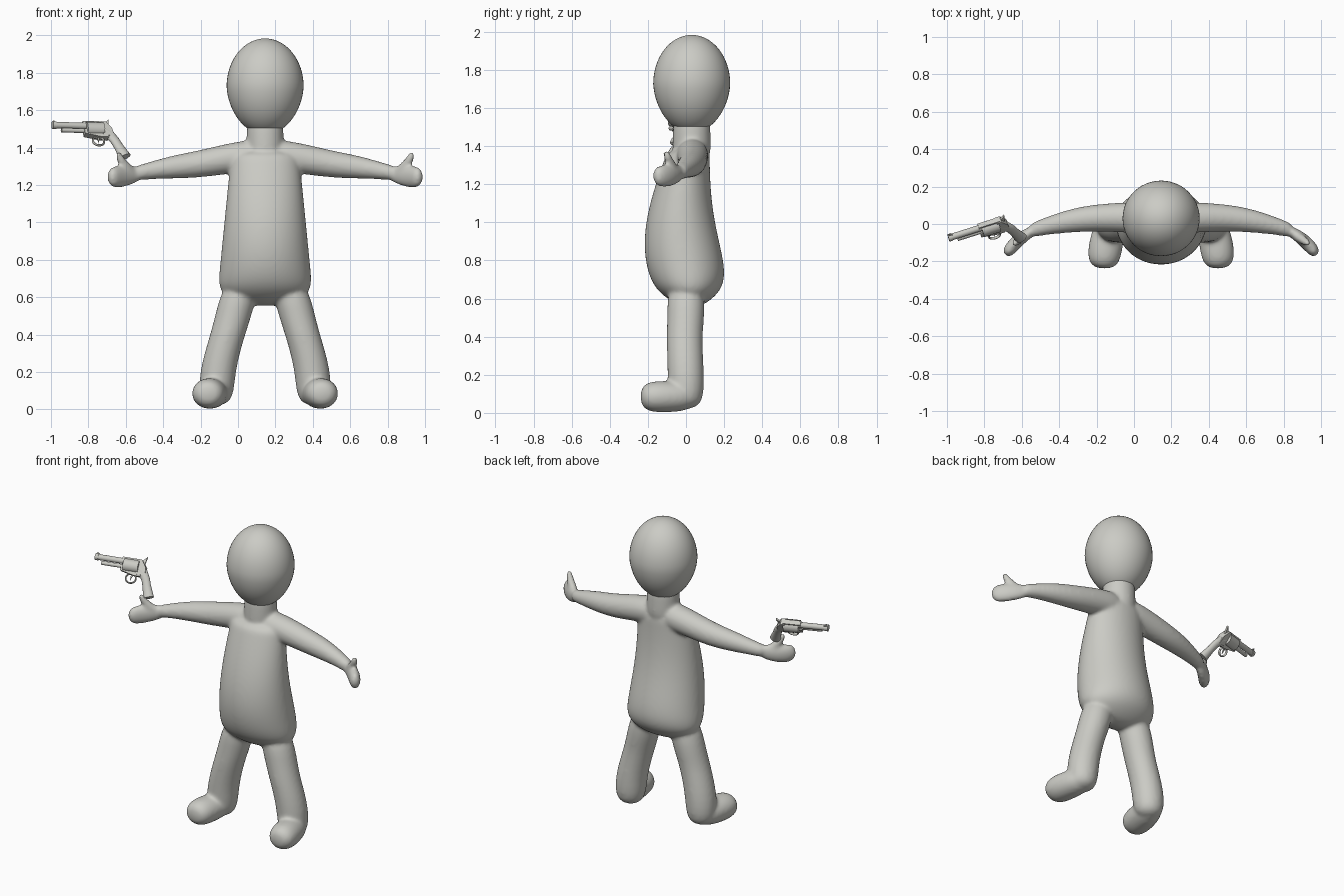
import bpy, bmesh
from math import sin, cos, pi, radians
from mathutils import Vector, Matrix

default_cube = bpy.data.objects.get("Cube")
if default_cube:
    bpy.data.objects.remove(default_cube, do_unlink=True)

colour = (.6, .6, .56, 1)
clay = bpy.data.materials.new("warm_grey")
clay.use_nodes = True
clay.diffuse_color = colour
clay.node_tree.nodes["Principled BSDF"].inputs["Base Color"].default_value = colour

UP, BACKWARD = Vector((0, 0, 1)), Vector((0, 1, 0))
BODY_CENTRE = .145


def loft(mesh, stations, up, axis=None, segments=16):
    """Closed tube through stations of centre, side radius and up radius."""
    rings = []
    last = len(stations) - 1
    for index, (centre, side_radius, up_radius) in enumerate(stations):
        before, after = stations[max(index - 1, 0)][0], stations[min(index + 1, last)][0]
        tangent = axis or (after - before)
        side = tangent.cross(up).normalized()
        top = side.cross(tangent).normalized()
        angles = [2 * pi * step / segments for step in range(segments)]
        rings.append([mesh.verts.new(centre + side * side_radius * cos(angle) + top * up_radius * sin(angle))
                      for angle in angles])
    for ring, following in zip(rings, rings[1:]):
        for step in range(segments):
            other = (step + 1) % segments
            mesh.faces.new((ring[step], ring[other], following[other], following[step]))
    mesh.faces.new(rings[0])
    mesh.faces.new(rings[-1])


def limb(mesh, points, up=UP, axis=None, wide=1, mirror=1):
    """Tube through (x, y, z, radius) points, optionally widened or mirrored."""
    stations = [(Vector((x * mirror, y, z)), radius * wide, radius) for x, y, z, radius in points]
    loft(mesh, stations, up, axis)


def finish(name, mesh):
    bmesh.ops.recalc_face_normals(mesh, faces=mesh.faces)
    data = bpy.data.meshes.new(name)
    mesh.to_mesh(data)
    mesh.free()
    data.materials.append(clay)
    part = bpy.data.objects.new(name, data)
    bpy.context.collection.objects.link(part)
    bpy.ops.object.select_all(action='DESELECT')
    part.select_set(True)
    bpy.context.view_layer.objects.active = part
    bpy.ops.object.shade_smooth_by_angle(angle=radians(40))
    return part


# Torso: belly bulges forward, seat bulges backward, bottom pinched round
body_mesh = bmesh.new()
torso = []
for step in range(13):
    height = .55 + .07 * step
    rise = (height - .55) / .9
    front = -.07 - .15 * sin(pi * rise ** .7)
    back = .125 + .08 * sin(pi * rise ** .42) ** 3
    pinch = min(1, .45 + 7 * (height - .55))
    torso.append((Vector((0, (front + back) / 2, height)),
                  (.32 - .1 * height) * pinch, (back - front) / 2 * pinch))
loft(body_mesh, torso, BACKWARD, UP, segments=24)
limb(body_mesh, [(0, .03, 1.3, .11), (0, .03, 1.45, .1), (0, .03, 1.6, .1)], BACKWARD, UP)

# Limbs, built once and mirrored
arm = [(0, .03, 1.36, .09), (.15, .035, 1.35, .085), (.35, .035, 1.31, .074),
       (.5, .015, 1.295, .063), (.65, -.02, 1.27, .042), (.7, -.04, 1.26, .04)]
hand = [(.66, -.02, 1.265, .04), (.73, -.06, 1.25, .055),
        (.79, -.11, 1.243, .064), (.835, -.17, 1.24, .05)]
thumb = [(.7, -.05, 1.26, .03), (.77, -.09, 1.32, .024), (.79, -.11, 1.38, .019)]
leg = [(.12, 0, .7, .1), (.17, 0, .5, .1), (.2, -.01, .4, .095),
       (.26, 0, .2, .098), (.26, 0, .01, .095)]
foot = [(.26, .05, .085, .07), (.29, -.08, .085, .085), (.31, -.2, .085, .085), (.31, -.24, .085, .04)]
for mirror in (1, -1):
    limb(body_mesh, arm, mirror=mirror)
    limb(body_mesh, hand, wide=.6, mirror=mirror)
    limb(body_mesh, thumb, BACKWARD, mirror=mirror)
    limb(body_mesh, leg, BACKWARD, UP, mirror=mirror)
    limb(body_mesh, foot, wide=1.1, mirror=mirror)

# Round the tubes and fuse them into one soft skin
body = finish("body", body_mesh)
body.location.x = BODY_CENTRE
body.modifiers.new("round", 'SUBSURF').levels = 2
fuse = body.modifiers.new("fuse", 'REMESH')
fuse.mode, fuse.voxel_size, fuse.use_smooth_shade = 'VOXEL', .01, True
soften = body.modifiers.new("soften", 'SMOOTH')
soften.factor, soften.iterations = .5, 12

# Head: egg, slightly narrower towards the neck
head_mesh = bmesh.new()
bmesh.ops.create_uvsphere(head_mesh, u_segments=48, v_segments=32, radius=1)
for vert in head_mesh.verts:
    taper = 1 - .07 * max(0, -vert.co.z)
    vert.co *= Vector((1, 1, 1)).length / 3 ** .5
    vert.co = Vector((vert.co.x * .206 * taper, vert.co.y * .202 * taper, vert.co.z * .257))
finish("head", head_mesh).location = (BODY_CENTRE, .03, 1.726)

# Gun frame: local x runs back from the muzzle, local y down to the grip
gun_back = Vector((.95, .3, -.03)).normalized()
gun_side = gun_back.cross(Vector((.16, -.57, -.8))).normalized()
gun_down = gun_side.cross(gun_back)
gun_frame = Matrix((gun_back, gun_down, gun_side)).transposed().to_4x4()
gun_frame.translation = (-.992, -.075, 1.52)


def gun_tube(name, points, wide=1):
    mesh = bmesh.new()
    limb(mesh, [(along, drop, 0, radius) for along, drop, radius in points], wide=wide)
    finish(name, mesh).matrix_world = gun_frame


def gun_rod(name, start, end, drop, radius):
    gun_tube(name, [(start, drop, radius), (end, drop, radius)])


def gun_plate(name, thickness, outline):
    mesh = bmesh.new()
    face = mesh.faces.new([mesh.verts.new((along, drop, -thickness / 2)) for along, drop in outline])
    extruded = bmesh.ops.extrude_face_region(mesh, geom=[face])["geom"]
    moved = [item for item in extruded if isinstance(item, bmesh.types.BMVert)]
    bmesh.ops.translate(mesh, vec=UP * thickness, verts=moved)
    finish(name, mesh).matrix_world = gun_frame


gun_rod("gun_barrel", 0, .19, 0, .018)
gun_rod("gun_muzzle_ring", 0, .02, 0, .021)
gun_rod("gun_ejector_rod", .045, .19, .032, .012)
gun_rod("gun_cylinder", .185, .28, .022, .04)
gun_plate("gun_front_sight", .006, [(0, -.015), (.01, -.03), (.03, -.015)])
gun_plate("gun_top_strap", .03, [(.17, -.024), (.29, -.024), (.29, -.01), (.17, -.01)])
gun_plate("gun_lower_frame", .036, [(.17, .03), (.3, .03), (.3, .08), (.26, .08), (.17, .06)])
gun_plate("gun_rear_frame", .042, [(.27, -.02), (.295, -.02), (.325, .02), (.33, .07), (.27, .07)])
gun_plate("gun_hammer", .012, [(.285, -.01), (.32, -.046), (.31, .01)])
gun_plate("gun_trigger", .008, [(.24, .07), (.255, .07), (.24, .11)])

# Trigger guard ring and curved grip flaring at the butt
turns = [pi * step / 10 for step in range(21)]
gun_tube("gun_trigger_guard", [(.242 + .032 * cos(turn), .098 + .028 * sin(turn), .008) for turn in turns], wide=.6)
gun_tube("gun_grip", [(.28, .03, .022), (.31, .05, .022), (.335, .09, .02),
                      (.35, .13, .02), (.375, .198, .026)], wide=1.3)
